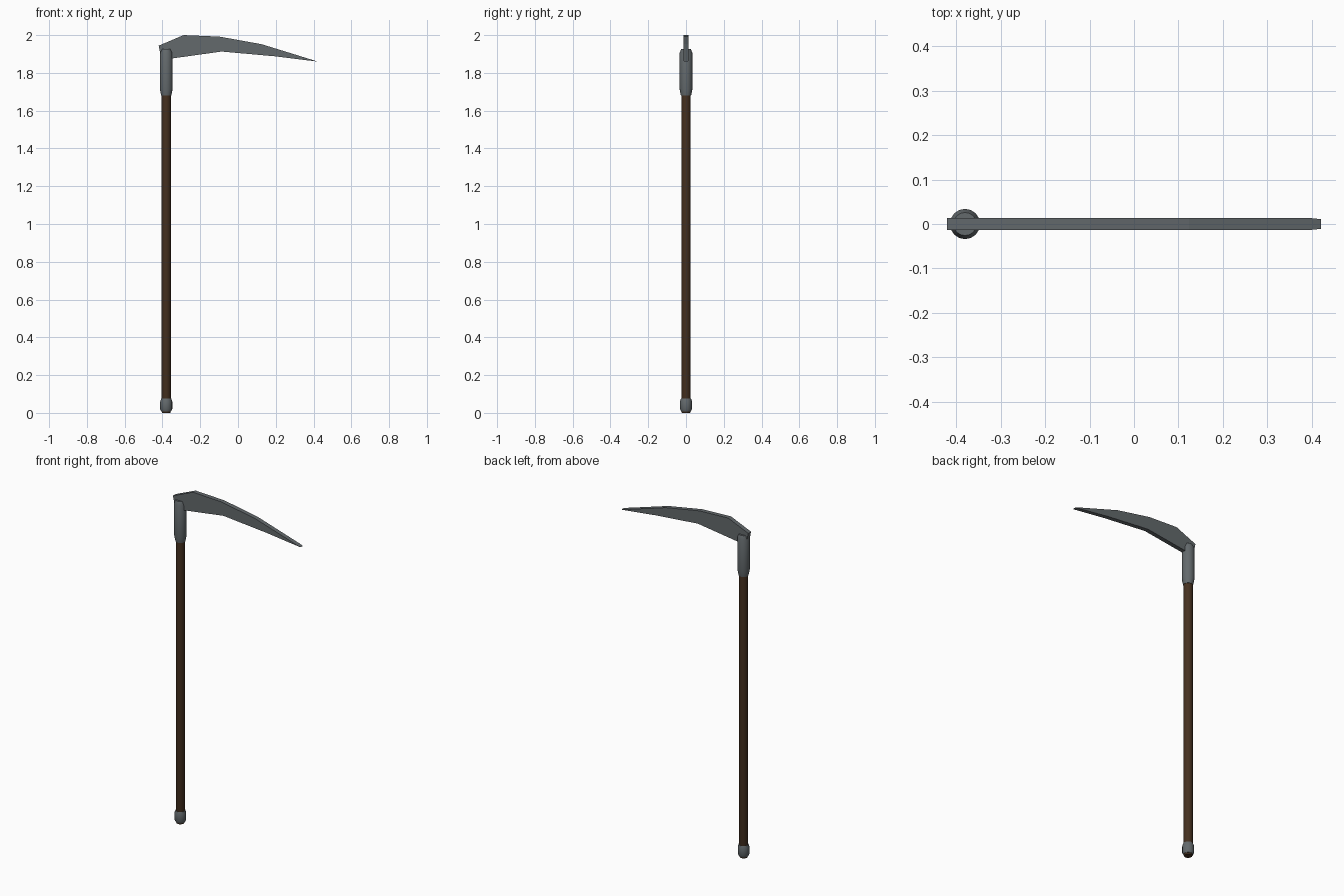
import bpy, bmesh, math

if "Cube" in bpy.data.objects:
    bpy.data.objects.remove(bpy.data.objects["Cube"])

POLE_X = -0.38
SIDES = 16


def material(name, rgb):
    m = bpy.data.materials.new(name)
    m.diffuse_color = (*rgb, 1)
    m.use_nodes = True
    m.node_tree.nodes["Principled BSDF"].inputs["Base Color"].default_value = m.diffuse_color
    return m


steel = material("dark steel", (0.125, 0.142, 0.15))
wood = material("dark wood", (0.06, 0.03, 0.014))


def finish(name, bm, mat, smooth):
    bmesh.ops.recalc_face_normals(bm, faces=bm.faces)
    mesh = bpy.data.meshes.new(name)
    bm.to_mesh(mesh)
    bm.free()
    mesh.materials.append(mat)
    ob = bpy.data.objects.new(name, mesh)
    bpy.context.collection.objects.link(ob)
    if smooth:
        bpy.ops.object.select_all(action='DESELECT')
        ob.select_set(True)
        bpy.context.view_layer.objects.active = ob
        bpy.ops.object.shade_smooth_by_angle(angle=math.radians(30))
    return ob


def turned(name, profile, mat):
    """Closed round part on the pole axis from (radius, z) pairs."""
    bm = bmesh.new()
    rings = []
    for r, z in profile:
        rings.append([bm.verts.new((POLE_X + r * math.cos(a), r * math.sin(a), z))
                      for a in (2 * math.pi * i / SIDES for i in range(SIDES))])
    for lo, hi in zip(rings, rings[1:]):
        for i in range(SIDES):
            j = (i + 1) % SIDES
            bm.faces.new((lo[i], lo[j], hi[j], hi[i]))
    bm.faces.new(rings[0])
    bm.faces.new(rings[-1])
    return finish(name, bm, mat, True)


# wooden pole, poking just out of the foot cap
turned("pole", [(0.022, 0.0), (0.025, 0.012), (0.025, 1.72)], wood)

# steel foot cap
turned("foot_cap", [(0.026, 0.008), (0.032, 0.02), (0.032, 0.06), (0.027, 0.075)], steel)

# steel socket holding the blade
turned("socket", [(0.027, 1.68), (0.034, 1.715), (0.034, 1.905), (0.026, 1.926)], steel)

# curved blade: outline in x, z with a half thickness at each point
outline = [(-0.42, 1.944, 0.013), (-0.288, 2.0, 0.013), (-0.098, 1.992, 0.013),
           (0.124, 1.952, 0.013), (0.40, 1.867, 0.013), (0.42, 1.86, 0.011),
           (0.193, 1.888, 0.013), (-0.087, 1.913, 0.013), (-0.352, 1.876, 0.013),
           (-0.405, 1.87, 0.013)]
bm = bmesh.new()
front = [bm.verts.new((x, -t, z)) for x, z, t in outline]
back = [bm.verts.new((x, t, z)) for x, z, t in outline]
bm.faces.new(front)
bm.faces.new(back[::-1])
for i in range(len(outline)):
    j = (i + 1) % len(outline)
    bm.faces.new((front[i], back[i], back[j], front[j]))
finish("blade", bm, steel, False)
